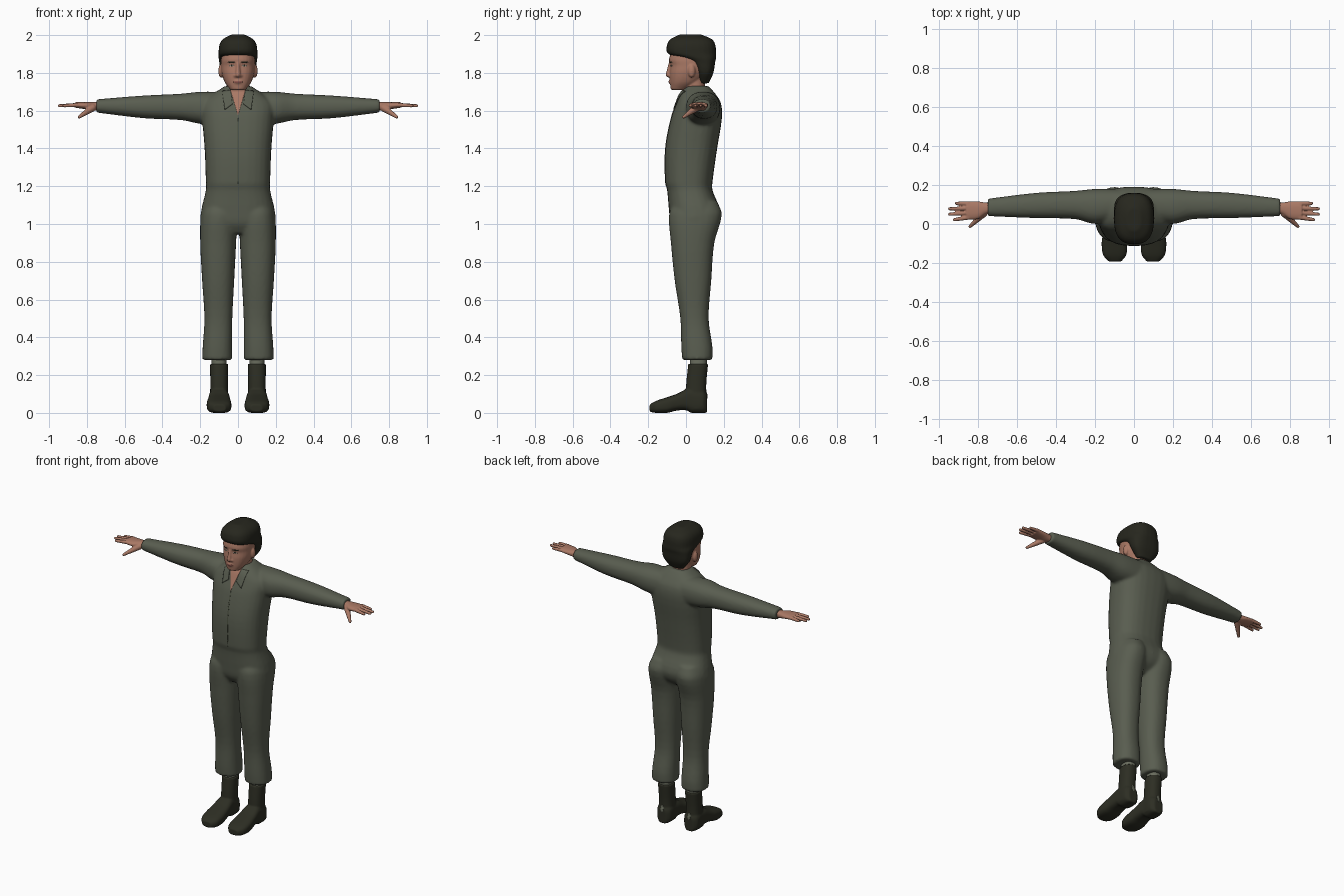
import bpy, bmesh, math
from mathutils import Matrix, Vector
from mathutils.bvhtree import BVHTree

cube = bpy.data.objects.get("Cube")
if cube:
    bpy.data.objects.remove(cube, do_unlink=True)


def material(name, red, green, blue):
    mat = bpy.data.materials.new(name)
    mat.use_nodes = True
    mat.diffuse_color = (red, green, blue, 1)
    shader = mat.node_tree.nodes["Principled BSDF"]
    shader.inputs["Base Color"].default_value = (red, green, blue, 1)
    shader.inputs["Roughness"].default_value = 0.8
    return mat


cloth = material("olive cloth", 0.1, 0.11, 0.08)
seam = material("dark olive seam", 0.07, 0.08, 0.05)
skin = material("skin", 0.4, 0.19, 0.13)
lips = material("lips", 0.28, 0.1, 0.08)
black = material("black hair", 0.02, 0.02, 0.013)
leather = material("dark leather", 0.026, 0.027, 0.017)
wool = material("grey wool", 0.14, 0.15, 0.11)
eye_white = material("eye white", 0.4, 0.36, 0.3)


def add_object(name, bm, mat):
    mesh = bpy.data.meshes.new(name)
    for face in bm.faces:
        face.smooth = True
    bm.to_mesh(mesh)
    bm.free()
    mesh.materials.append(mat)
    obj = bpy.data.objects.new(name, mesh)
    bpy.context.collection.objects.link(obj)
    return obj


def fill_in(rings):
    """Add flowing in-between sections to a few key sections."""
    keys = [Vector(ring) for ring in rings]
    last = len(keys) - 1

    def slope(index):
        before, after = keys[max(index - 1, 0)], keys[min(index + 1, last)]
        return (after - before) / (after[0] - before[0])

    result = []
    for index in range(last):
        start, end = keys[index], keys[index + 1]
        span = end[0] - start[0]
        for step in range(4):
            s = step / 4
            r = 1 - s
            result.append(start * (1 + 2 * s) * r * r + end * (1 + 2 * r) * s * s
                          + slope(index) * span * s * r * r
                          - slope(index + 1) * span * s * s * r)
    return result + [keys[last]]


def loft(bm, axis, rings, power=2.3, side=1, count=28):
    """Skin rounded sections (position, low, high, low, high) along an axis."""
    along = "xyz".index(axis)
    across = [index for index in range(3) if index != along]
    loops = []
    for position, *limits in fill_in(rings):
        loop = []
        for step in range(count):
            angle = math.tau * step / count
            point = Vector()
            point[along] = position
            for index, wave in enumerate((math.cos(angle), math.sin(angle))):
                low, high = limits[2 * index:2 * index + 2]
                reach = math.copysign(abs(wave) ** (2 / power), wave)
                point[across[index]] = (low + high + reach * (high - low)) / 2
            point.x *= side
            loop.append(bm.verts.new(point))
        loops.append(loop)
    for lower, upper in zip(loops, loops[1:]):
        for i in range(count):
            j = (i + 1) % count
            bm.faces.new((lower[i], lower[j], upper[j], upper[i]))
    bm.faces.new(loops[0])
    bm.faces.new(loops[-1])


def centred(rings):
    """Expand (height, half width, front, back) to full sections."""
    return [(height, -half, half, front, back) for height, half, front, back in rings]


def ball(bm, centre, radii):
    matrix = Matrix.Translation(centre) @ Matrix.Diagonal((*radii, 1))
    bmesh.ops.create_uvsphere(bm, u_segments=12, v_segments=8, radius=1, matrix=matrix)


def digit(bm, start, end, thick, thin, side=1):
    """Tapering round-tipped rod made of overlapping balls."""
    for step in range(16):
        centre = Vector(start).lerp(Vector(end), step / 15)
        centre.x *= side
        ball(bm, centre, [thick + (thin - thick) * step / 15] * 3)


def blend(name, bm, mat, voxel, rounds):
    """Fuse overlapping pieces into one smooth skin."""
    bmesh.ops.recalc_face_normals(bm, faces=bm.faces)
    obj = add_object(name, bm, mat)
    fuse = obj.modifiers.new("fuse", "REMESH")
    fuse.mode = "VOXEL"
    fuse.voxel_size = voxel
    fuse.use_smooth_shade = True
    soften = obj.modifiers.new("soften", "SMOOTH")
    soften.factor = 0.5
    soften.iterations = rounds
    return obj


def patch(name, tree, shape, mat, lift=0.002, mirror=False, back=False, count=10):
    """Thin sheet laid on a surface; shape maps u, v to x, z."""
    facing = -1 if back else 1
    bm = bmesh.new()
    grid = []
    for row in range(count + 1):
        line = []
        for column in range(count + 1):
            x, z = shape(column / count, row / count)
            hit = tree.ray_cast(Vector((x, -facing, z)), Vector((0, facing, 0)))[0]
            y = hit.y if hit else 0.03
            line.append(bm.verts.new((x, y - facing * lift, z)))
        grid.append(line)
    for lower, upper in zip(grid, grid[1:]):
        for i in range(count):
            corners = [lower[i], lower[i + 1], upper[i + 1], upper[i]]
            bm.faces.new(corners[::facing])
    obj = add_object(name, bm, mat)
    obj.modifiers.new("thickness", "SOLIDIFY").thickness = 0.004
    if mirror:
        obj.modifiers.new("pair", "MIRROR")


def oval(x, z, half_width, half_height):
    def shape(u, v):
        a, b = 2 * u - 1, 2 * v - 1
        return (x + half_width * a * math.sqrt(1 - b * b / 2),
                z + half_height * b * math.sqrt(1 - a * a / 2))
    return shape


def quad(*corners):
    bottom_left, bottom_right, top_right, top_left = map(Vector, corners)

    def shape(u, v):
        return bottom_left.lerp(bottom_right, u).lerp(top_left.lerp(top_right, u), v)
    return shape


# coverall: torso, sleeves and trouser legs
bm = bmesh.new()
loft(bm, "z", centred([
    (0.95, 0.14, -0.05, 0.1), (1, 0.195, -0.08, 0.16), (1.07, 0.195, -0.09, 0.18),
    (1.18, 0.17, -0.1, 0.14), (1.22, 0.17, -0.11, 0.14), (1.4, 0.177, -0.11, 0.165),
    (1.56, 0.19, -0.08, 0.19), (1.64, 0.19, -0.05, 0.185), (1.69, 0.13, -0.03, 0.155),
    (1.73, 0.07, 0, 0.12)]), 2.5)
for side in (1, -1):
    loft(bm, "x", [
        (0.08, 0.02, 0.18, 1.52, 1.7), (0.2, 0, 0.18, 1.53, 1.7),
        (0.3, 0.025, 0.17, 1.55, 1.69), (0.5, 0.03, 0.16, 1.56, 1.68),
        (0.75, 0.04, 0.13, 1.59, 1.66)], side=side)
    loft(bm, "z", [
        (0.28, 0.03, 0.19, -0.02, 0.14), (0.35, 0.03, 0.187, -0.025, 0.14),
        (0.5, 0.03, 0.178, -0.03, 0.12), (0.7, 0.02, 0.19, -0.06, 0.134),
        (0.9, 0.01, 0.2, -0.08, 0.15), (1.05, 0.005, 0.196, -0.09, 0.19),
        (1.12, 0.01, 0.17, -0.06, 0.165)], side=side)
coverall = blend("coverall", bm, cloth, 0.009, 5)

# head with neck, nose, lips and ears
bm = bmesh.new()
loft(bm, "z", centred([(1.64, 0.06, 0, 0.1), (1.8, 0.06, -0.01, 0.1)]))
loft(bm, "z", centred([
    (1.71, 0.04, -0.08, 0), (1.75, 0.07, -0.085, 0.07), (1.8, 0.087, -0.087, 0.11),
    (1.84, 0.09, -0.083, 0.125), (1.87, 0.09, -0.09, 0.13), (1.93, 0.08, -0.07, 0.13),
    (1.97, 0.06, -0.04, 0.1)]), 2.35)
digit(bm, (0, -0.085, 1.85), (0, -0.094, 1.79), 0.008, 0.014)
ball(bm, (0, -0.08, 1.753), (0.025, 0.013, 0.012))
for side in (1, -1):
    ball(bm, (side * 0.013, -0.086, 1.785), (0.01, 0.01, 0.008))
    ball(bm, (side * 0.09, 0.03, 1.81), (0.015, 0.02, 0.035))
head = blend("head", bm, skin, 0.005, 4)

# hair cap, long at the nape and short over the brow
bm = bmesh.new()
loft(bm, "z", centred([
    (1.745, 0.05, 0.07, 0.12), (1.8, 0.09, 0.055, 0.145), (1.86, 0.1, 0.02, 0.155),
    (1.88, 0.103, -0.03, 0.16), (1.9, 0.103, -0.094, 0.16), (1.95, 0.098, -0.1, 0.155),
    (1.98, 0.078, -0.08, 0.135), (2.003, 0.035, -0.035, 0.08)]), 2.6)
blend("hair", bm, black, 0.006, 4)

for side, label in ((1, "left"), (-1, "right")):
    # hand: palm, four fingers and a thumb
    bm = bmesh.new()
    loft(bm, "x", [
        (0.72, 0.06, 0.11, 1.6, 1.645), (0.76, 0.05, 0.11, 1.6, 1.645),
        (0.8, 0.026, 0.116, 1.607, 1.645), (0.86, 0.022, 0.116, 1.615, 1.645)], side=side)
    for finger, reach in enumerate((0.92, 0.945, 0.945, 0.91)):
        digit(bm, (0.85, 0.033 + 0.024 * finger, 1.63),
              (reach, 0.022 + 0.028 * finger, 1.626), 0.012, 0.009, side)
    digit(bm, (0.77, 0.055, 1.615), (0.84, -0.012, 1.567), 0.02, 0.009, side)
    blend(label + "_hand", bm, skin, 0.004, 3)

    # sock
    bm = bmesh.new()
    loft(bm, "z", [(0.2, 0.06, 0.14, 0.02, 0.11), (0.31, 0.06, 0.14, 0.02, 0.11)], side=side)
    bmesh.ops.recalc_face_normals(bm, faces=bm.faces)
    add_object(label + "_sock", bm, wool)

    # boot: shaft and foot
    bm = bmesh.new()
    loft(bm, "z", [
        (0.02, 0.05, 0.15, 0, 0.11), (0.14, 0.053, 0.147, 0, 0.107),
        (0.26, 0.052, 0.148, 0.012, 0.117)], side=side)
    loft(bm, "y", [
        (0.112, 0.07, 0.13, 0, 0.1), (0.09, 0.05, 0.15, 0, 0.12),
        (0.03, 0.048, 0.153, 0, 0.13), (0, 0.045, 0.155, 0.014, 0.125),
        (-0.05, 0.04, 0.16, 0.012, 0.1), (-0.1, 0.035, 0.166, 0, 0.083),
        (-0.16, 0.04, 0.158, 0, 0.063), (-0.192, 0.065, 0.13, 0.006, 0.045)], 3, side)
    boot = blend(label + "_boot", bm, leather, 0.006, 3)

# surface details laid on the finished skins
deps = bpy.context.evaluated_depsgraph_get()
deps.update()
chest, face, shoe = (BVHTree.FromObject(obj, deps) for obj in (coverall, head, boot))

patch("open_neck", chest, quad((0, 1.575), (0, 1.575), (0.04, 1.71), (-0.04, 1.71)), skin)
patch("collar_flaps", chest, quad((0.03, 1.635), (0.07, 1.605), (0.084, 1.705), (0.04, 1.71)),
      cloth, 0.008, mirror=True)
patch("front_zip", chest, oval(0, 1.39, 0.003, 0.185), seam, 0.001)
patch("eyes", face, oval(0.034, 1.838, 0.013, 0.005), eye_white, 0.001, mirror=True)
patch("pupils", face, oval(0.034, 1.838, 0.005, 0.005), black, 0.002, mirror=True)
patch("brows", face, oval(0.036, 1.857, 0.02, 0.004), black, 0.001, mirror=True)
patch("mouth", face, oval(0, 1.752, 0.024, 0.006), lips, 0.001)
patch("heel_tabs", shoe, oval(-0.1, 0.1, 0.01, 0.023), wool, mirror=True, back=True)
